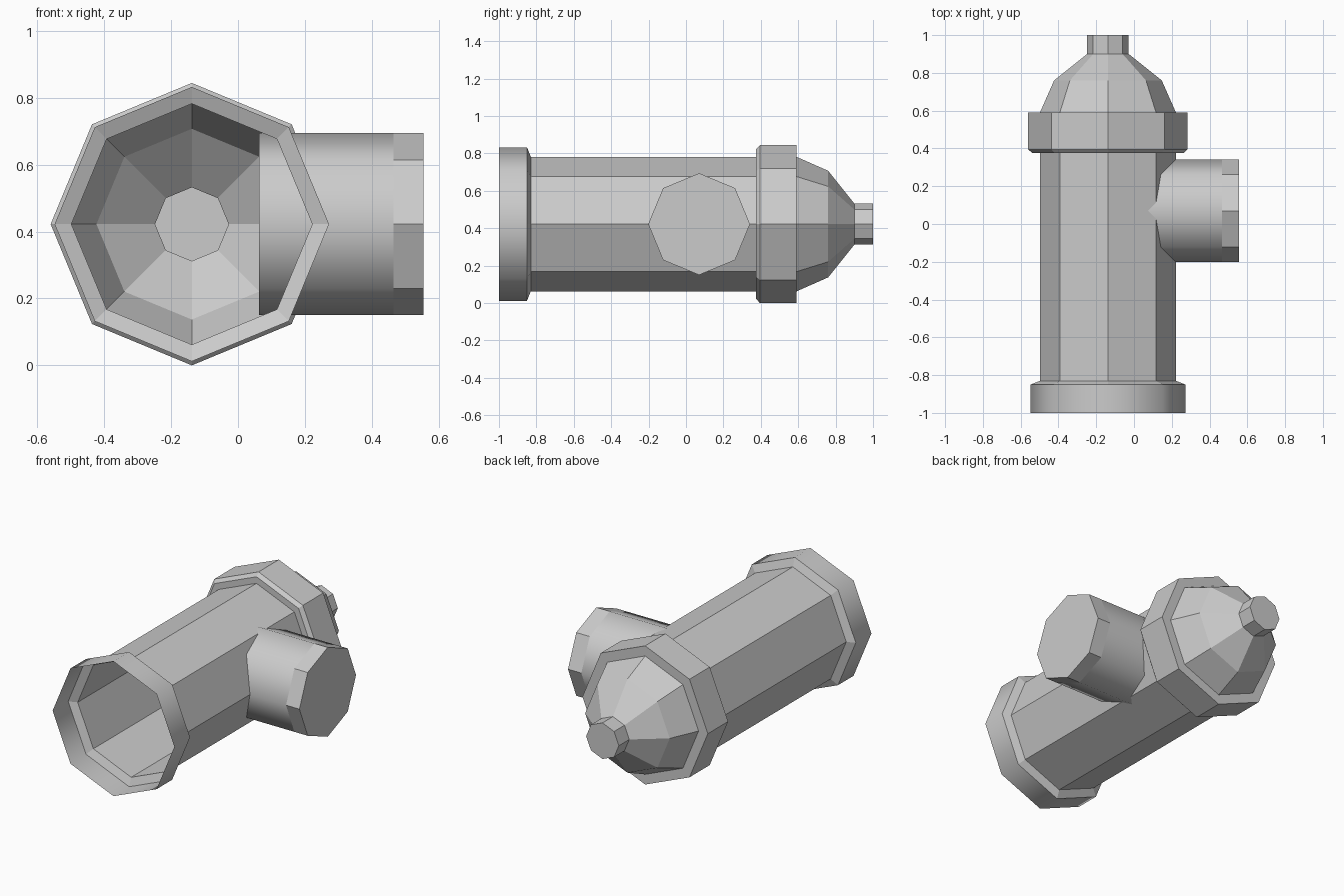
import bpy
import bmesh
from math import cos, sin, tau

SIDES = 8
CX, CZ = -0.138, 0.422      # axis of the main barrel
SIDE_Y = 0.07               # axis of the side outlet

if "Cube" in bpy.data.objects:
    bpy.data.objects.remove(bpy.data.objects["Cube"])

grey = bpy.data.materials.new("plain grey")
colour = (0.6, 0.6, 0.6, 1)
grey.use_nodes = True
grey.diffuse_color = colour
grey.node_tree.nodes["Principled BSDF"].inputs["Base Color"].default_value = colour


def on_barrel(along, u, v):
    return (CX + u, along, CZ + v)


def on_outlet(along, u, v):
    return (along, SIDE_Y + u, CZ - v)


def loft(name, place, profile, cap=False, smooth=False):
    """Octagonal sheet through (position along axis, radius) stations."""
    bm = bmesh.new()
    rings = []
    for along, r in profile:
        angles = [tau * k / SIDES for k in range(SIDES)]
        rings.append([bm.verts.new(place(along, r * cos(a), r * sin(a))) for a in angles])
    for a, b in zip(rings, rings[1:]):
        for k in range(SIDES):
            n = (k + 1) % SIDES
            bm.faces.new((a[k], b[k], b[n], a[n])).smooth = smooth
    if cap:
        bm.faces.new(rings[-1][::-1])
    mesh = bpy.data.meshes.new(name)
    bm.to_mesh(mesh)
    bm.free()
    mesh.materials.append(grey)
    obj = bpy.data.objects.new(name, mesh)
    bpy.context.collection.objects.link(obj)
    return obj


# Open front mouth, rounded in shading
loft("mouth_flange", on_barrel, [(-1, 0.41), (-0.85, 0.41)], smooth=True)
loft("mouth_taper", on_barrel, [(-0.85, 0.41), (-0.83, 0.36)])

# Hollow barrel and the raised collar behind it
loft("barrel", on_barrel, [(-0.83, 0.36), (0.375, 0.36)])
loft("collar", on_barrel,
     [(0.375, 0.36), (0.375, 0.40), (0.395, 0.422), (0.59, 0.422), (0.59, 0.36)])

# Domed end and its closed nozzle
loft("dome", on_barrel, [(0.59, 0.36), (0.76, 0.285), (0.9, 0.11)])
loft("nozzle", on_barrel, [(0.9, 0.11), (1, 0.11)], cap=True)

# Side outlet, reaching into the barrel, with a faceted closed cap
loft("side_outlet", on_outlet, [(0.063, 0.272), (0.465, 0.272)], smooth=True)
loft("side_cap", on_outlet, [(0.465, 0.272), (0.555, 0.272)], cap=True)
